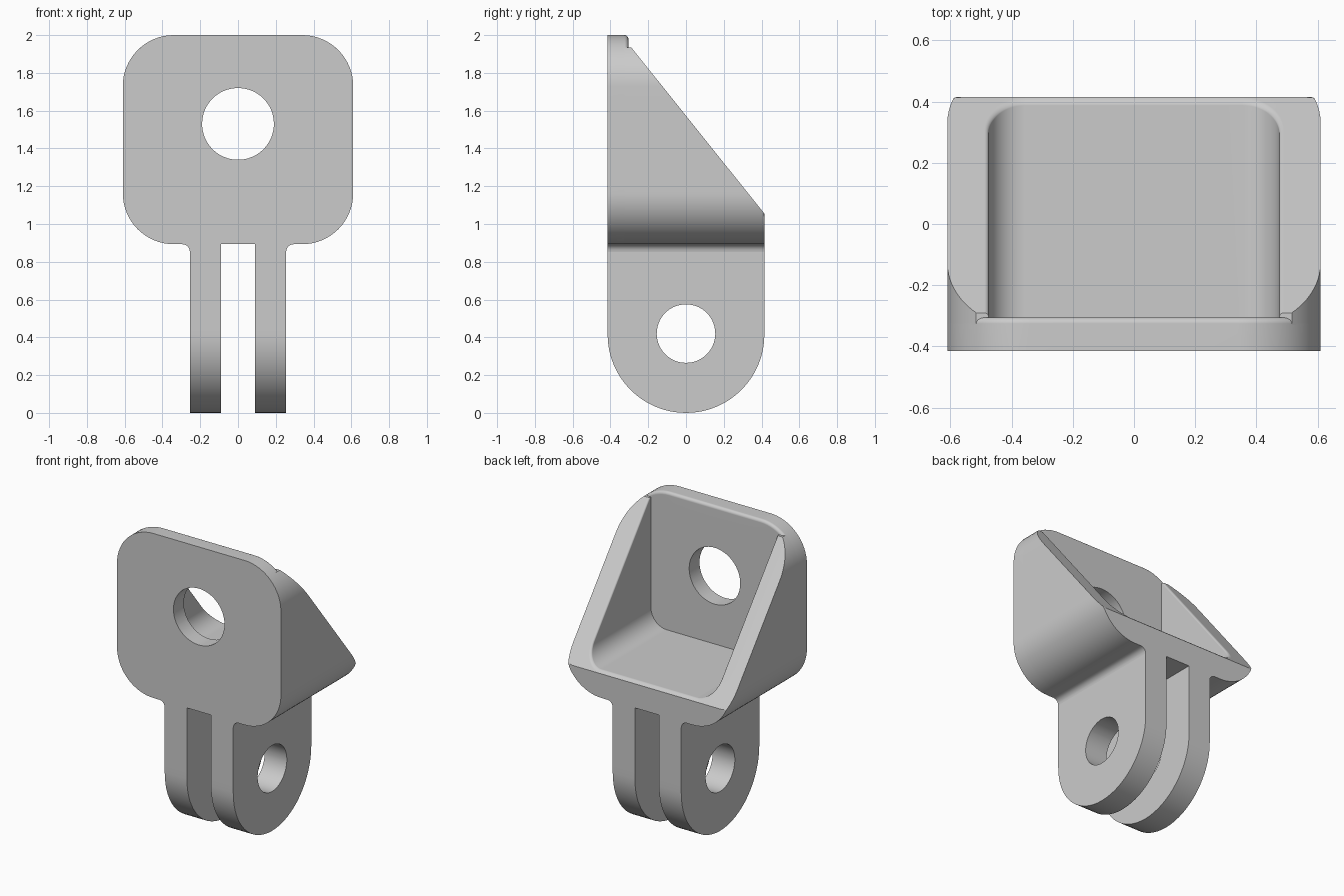
import bpy, bmesh, math
from mathutils import Vector

cube = bpy.data.objects.get("Cube")
if cube:
    bpy.data.objects.remove(cube, do_unlink=True)

grey = bpy.data.materials.new("light_grey")
grey.use_nodes = True
colour = (0.6, 0.6, 0.6, 1)
grey.diffuse_color = colour
grey.node_tree.nodes["Principled BSDF"].inputs["Base Color"].default_value = colour


def rounded(corners, steps=16, cuts=8):
    """Outline through right-angled (u, v, radius) corners, straight edges subdivided."""
    arcs = []
    for i, (u, v, r) in enumerate(corners):
        p = Vector((u, v))
        a = (Vector(corners[i - 1][:2]) - p).normalized()
        b = (Vector(corners[(i + 1) % len(corners)][:2]) - p).normalized()
        turns = [math.pi / 2 * k / steps for k in range(steps + 1)] if r else [0]
        arcs.append([p + r * (a + b - b * math.cos(t) - a * math.sin(t)) for t in turns])
    pts = []
    for i, arc in enumerate(arcs):
        following = arcs[(i + 1) % len(arcs)][0]
        pts += arc + [arc[-1].lerp(following, k / (cuts + 1)) for k in range(1, cuts + 1)]
    return pts


def hole(outline, centre, r):
    """Circle with one point facing each outline point."""
    c = Vector(centre)
    return [c + r * (p - c).normalized() for p in outline]


def across(outline, y):
    return [(p.x, y, p.y) for p in outline]


def along(outline, x):
    return [(x, p.x, p.y) for p in outline]


def loft(name, rings, wrap_points=True, wrap_rings=True):
    """Closed skin through rings of equal length; ends that do not wrap are capped."""
    bm = bmesh.new()
    grid = [[bm.verts.new(co) for co in ring] for ring in rings]
    rows, cols = len(grid), len(grid[0])
    for i in range(rows if wrap_rings else rows - 1):
        for j in range(cols if wrap_points else cols - 1):
            n, m = (i + 1) % rows, (j + 1) % cols
            bm.faces.new((grid[i][j], grid[i][m], grid[n][m], grid[n][j]))
    if not wrap_rings:
        bm.faces.new(grid[0])
        bm.faces.new(grid[-1])
    if not wrap_points:
        bm.faces.new([ring[0] for ring in grid])
        bm.faces.new([ring[-1] for ring in grid])
    bmesh.ops.remove_doubles(bm, verts=bm.verts[:], dist=0.0001)
    bm.normal_update()
    bmesh.ops.recalc_face_normals(bm, faces=bm.faces[:])
    mesh = bpy.data.meshes.new(name)
    bm.to_mesh(mesh)
    bm.free()
    mesh.materials.append(grey)
    obj = bpy.data.objects.new(name, mesh)
    bpy.context.scene.collection.objects.link(obj)
    parts.append(obj)


def box_outline(inset=0):
    x, low, high, r = 0.61 - inset, 0.893 + inset, 2 - inset, 0.27 - inset
    return rounded([(x, high, r), (x, low, r), (-x, low, r), (-x, high, r)])


parts = []
quarter = [math.pi / 2 * k / 5 for k in range(6)]

# Front plate with a round hole and a softened back edge
front = box_outline()
plate_hole = hole(front, (0, 1.53), 0.19)
edge = [across(box_outline(0.02 * (1 - math.cos(t))), -0.325 + 0.02 * math.sin(t)) for t in quarter]
loft("front_plate", [across(plate_hole, -0.415), across(front, -0.415)] + edge
     + [across(plate_hole, -0.305)])

# Sloping side walls and floor around the open pocket
WALL_TOP, LIP, BACK = 1.935, 1.055, 0.415
top_x = 0.34 + math.sqrt(0.27 ** 2 - (WALL_TOP - 1.73) ** 2)
start, end = Vector((top_x, WALL_TOP)), Vector((-top_x, WALL_TOP))
outer = [start] + [p for p in front if p.y < WALL_TOP - 0.005] + [end]


def slope_y(z):
    return min(BACK, BACK - (z - LIP) * 0.705 / 0.88)


def pocket(offset):
    """Pocket outline grown by an offset, matched point by point to the outer wall."""
    x, low, r = 0.475 + offset, 1.072 - offset, 0.12 + offset
    full = rounded([(x, 2, r), (x, low, r), (-x, low, r), (-x, 2, r)])
    base = [q for p, q in zip(front, full) if p.y < WALL_TOP - 0.005]
    matched = [start] + base + [end]
    return [Vector((math.copysign(x, p.x), p.y)) if p.y > 1.2 else q
            for p, q in zip(outer, matched)]


def on_slope(outline, depth=0):
    return [(p.x, slope_y(p.y) - depth, p.y) for p in outline]


rim = pocket(0.014)
lip = [p.lerp(q, (LIP - p.y) / (q.y - p.y)) if p.y < LIP else p for p, q in zip(outer, rim)]
soft_rim = [on_slope(pocket(0.014 * (1 - math.sin(t))), 0.014 * (1 - math.cos(t))) for t in quarter]
loft("pocket_walls", [across(outer, -0.33), on_slope(outer), on_slope(lip)] + soft_rim
     + [across(pocket(0), -0.33)], wrap_points=False)

# Two mounting prongs with cross holes, and the fillets where they join the box
prong = rounded([(0.415, 0.893, 0), (0.415, 0, 0.415), (-0.415, 0, 0.415), (-0.415, 0.893, 0)])
prong_hole = hole(prong, (0, 0.42), 0.155)
for side, sign in (("left", 1), ("right", -1)):
    inner_x, outer_x = 0.09 * sign, 0.255 * sign
    loft(side + "_prong", [along(prong_hole, inner_x), along(prong, inner_x),
                           along(prong, outer_x), along(prong_hole, outer_x)])
    fillet = [Vector((sign * (0.295 - 0.04 * math.cos(t)), 0.853 + 0.04 * math.sin(t)))
              for t in quarter]
    fillet += [Vector((sign * 0.25, 0.893)), Vector((sign * 0.25, 0.853))]
    loft(side + "_fillet", [across(fillet, -0.415), across(fillet, 0.415)], wrap_rings=False)

# Smooth the curved faces and keep the flat ones flat
bpy.ops.object.select_all(action="DESELECT")
for obj in parts:
    obj.select_set(True)
bpy.context.view_layer.objects.active = parts[0]
bpy.ops.object.shade_smooth_by_angle(angle=math.radians(32))
for obj in parts:
    obj.modifiers.new("flat_normals", "WEIGHTED_NORMAL").keep_sharp = True
